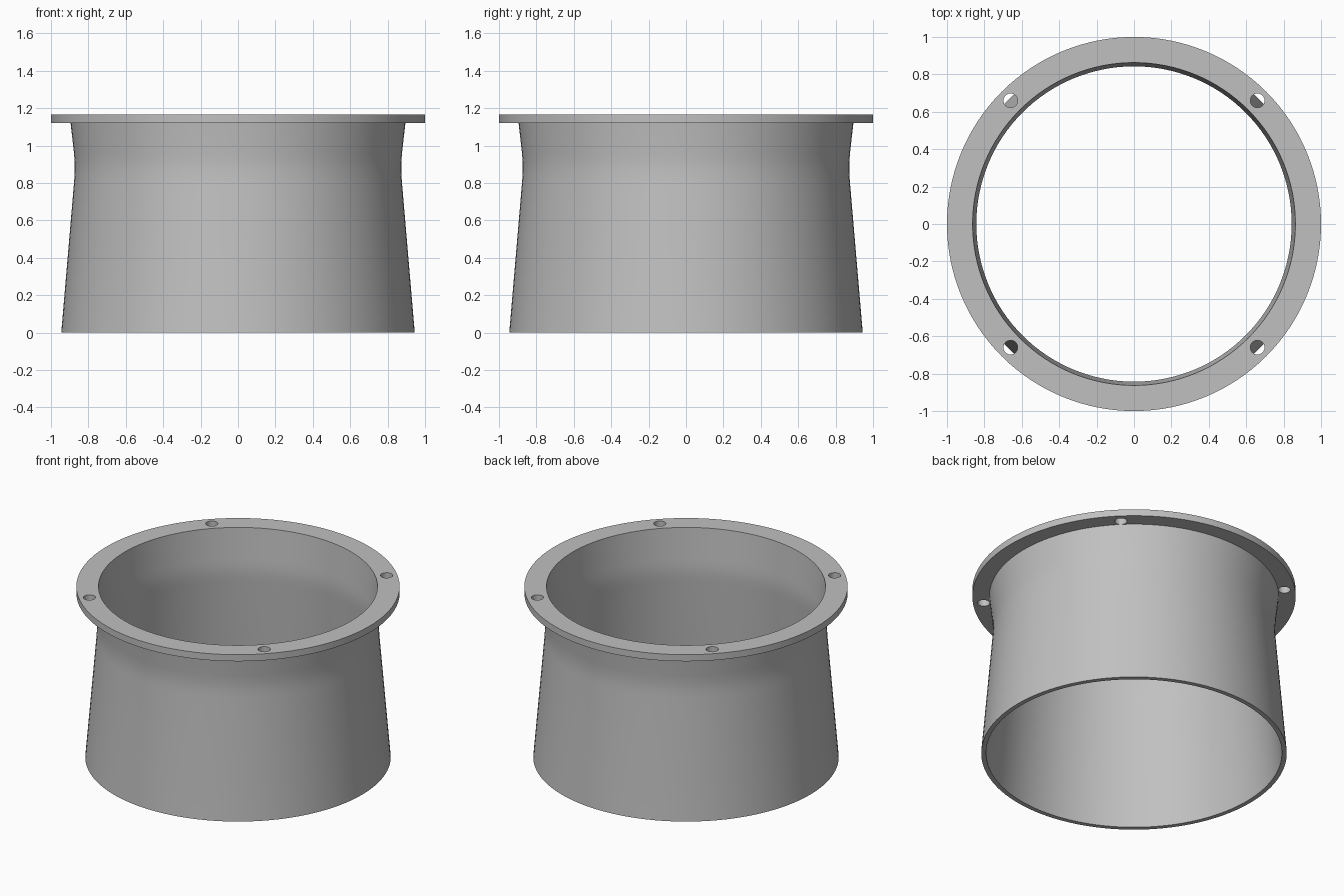
import bpy
import bmesh
from math import cos, sin, pi, radians

SEGMENTS = 128

default = bpy.data.objects.get("Cube")
if default:
    bpy.data.objects.remove(default, do_unlink=True)

grey = bpy.data.materials.new("plain_grey")
grey.use_nodes = True
colour = (0.53, 0.53, 0.53, 1)
grey.diffuse_color = colour
grey.node_tree.nodes["Principled BSDF"].inputs["Base Color"].default_value = colour


def lathe(name, profile):
    """Spin a closed (radius, z) profile around the z axis."""
    bm = bmesh.new()
    rings = [[bm.verts.new((r * cos(2 * pi * i / SEGMENTS), r * sin(2 * pi * i / SEGMENTS), z))
              for i in range(SEGMENTS)] for r, z in profile]
    for a, b in zip(rings, rings[1:] + rings[:1]):
        for i in range(SEGMENTS):
            j = (i + 1) % SEGMENTS
            bm.faces.new((a[i], a[j], b[j], b[i]))
    bmesh.ops.recalc_face_normals(bm, faces=bm.faces)
    mesh = bpy.data.meshes.new(name)
    bm.to_mesh(mesh)
    bm.free()
    mesh.materials.append(grey)
    obj = bpy.data.objects.new(name, mesh)
    bpy.context.collection.objects.link(obj)
    return obj


# Waisted thin wall with a flat flange on top
WALL = 0.03
outer = [(0.945, 0), (0.876, 0.81), (0.873, 0.86), (0.873, 0.91),
         (0.877, 0.96), (0.895, 1.12)]
inner = [(r - WALL, z) for r, z in outer[:-1]] + [(0.863, 1.165)]
flange = [(1, 1.12), (1, 1.165)]
collar = lathe("flanged_collar", outer + flange + inner[::-1])

# Four bolt holes through the flange on the diagonals
bm = bmesh.new()
for sx in (-1, 1):
    for sy in (-1, 1):
        made = bmesh.ops.create_cone(bm, cap_ends=True, segments=32,
                                     radius1=0.038, radius2=0.038, depth=0.08)
        bmesh.ops.translate(bm, verts=made["verts"], vec=(sx * 0.66, sy * 0.66, 1.145))
cut_mesh = bpy.data.meshes.new("bolt_hole_cutter")
bm.to_mesh(cut_mesh)
bm.free()
cut_mesh.materials.append(grey)
cutter = bpy.data.objects.new("bolt_hole_cutter", cut_mesh)
bpy.context.collection.objects.link(cutter)
cutter.hide_render = True

holes = collar.modifiers.new("bolt_holes", "BOOLEAN")
holes.operation = "DIFFERENCE"
holes.solver = "EXACT"
holes.object = cutter

# Bake the holes, then smooth the curved walls
bpy.ops.object.select_all(action="DESELECT")
bpy.context.view_layer.objects.active = collar
collar.select_set(True)
bpy.ops.object.modifier_apply(modifier=holes.name)
bpy.data.objects.remove(cutter, do_unlink=True)
bpy.ops.object.shade_smooth_by_angle(angle=radians(30))
